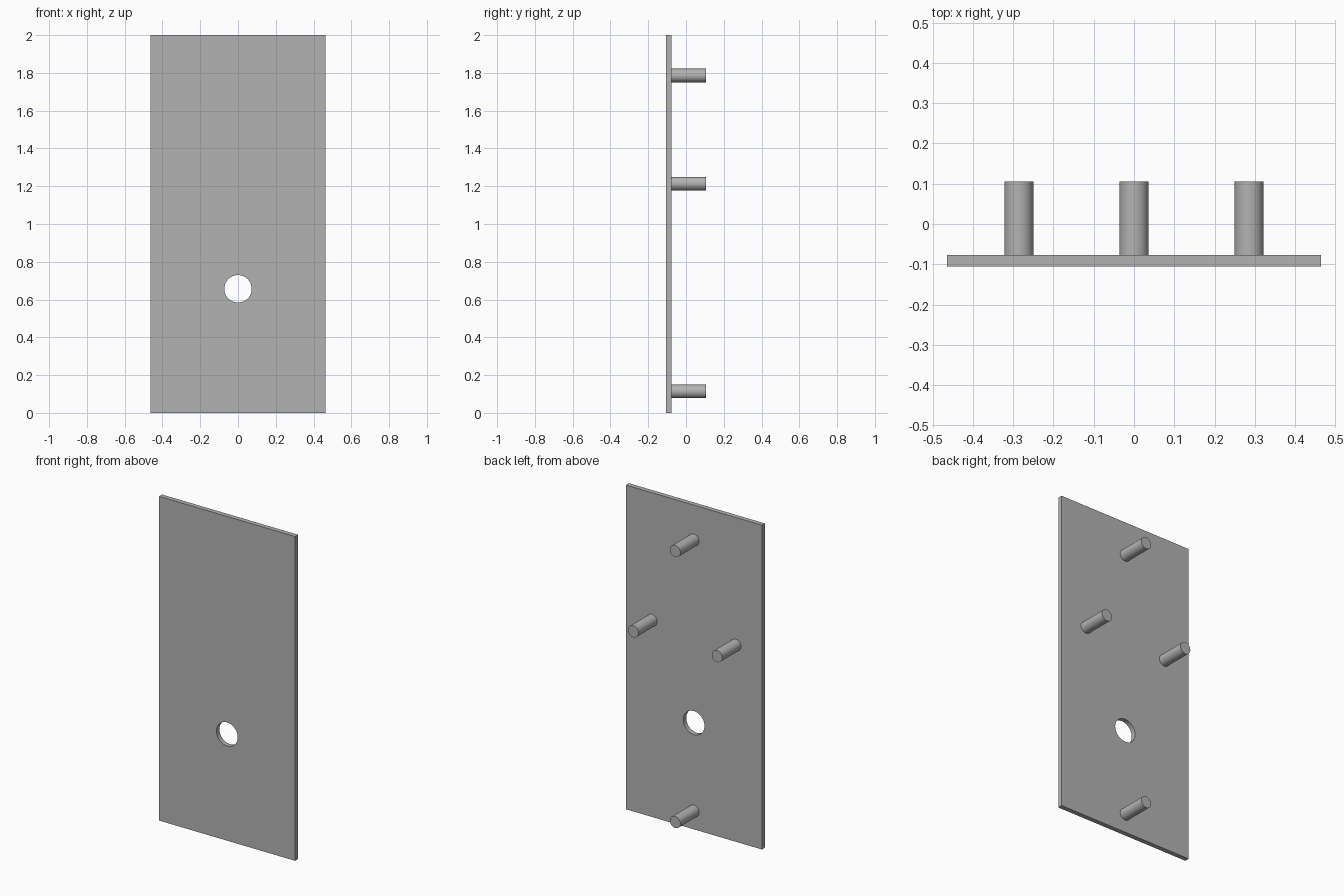
import bpy
import math

cube = bpy.data.objects.get("Cube")
if cube:
    bpy.data.objects.remove(cube, do_unlink=True)

grey = bpy.data.materials.new("plain grey")
grey.use_nodes = True
colour = (0.45, 0.45, 0.45, 1)
grey.diffuse_color = colour
grey.node_tree.nodes["Principled BSDF"].inputs["Base Color"].default_value = colour

FRONT, BACK, PEG_END = -0.106, -0.077, 0.106


def rod(name, x, z, radius, y0, y1):
    """Round bar lying along y."""
    bpy.ops.mesh.primitive_cylinder_add(
        vertices=64, radius=radius, depth=y1 - y0,
        location=(x, (y0 + y1) / 2, z), rotation=(math.pi / 2, 0, 0))
    ob = bpy.context.object
    ob.name = name
    ob.data.materials.append(grey)
    bpy.ops.object.shade_smooth_by_angle(angle=math.radians(30))
    return ob


# Flat panel
bpy.ops.mesh.primitive_cube_add(size=1, location=(0, (FRONT + BACK) / 2, 1))
plate = bpy.context.object
plate.name = "plate"
plate.scale = (0.928, BACK - FRONT, 2)
bpy.ops.object.transform_apply(location=False, rotation=False, scale=True)
plate.data.materials.append(grey)

# Round through hole
cutter = rod("hole_cutter", 0, 0.657, 0.0725, FRONT - 0.1, BACK + 0.1)
cutter.hide_render = True
cut = plate.modifiers.new("hole", "BOOLEAN")
cut.operation = "DIFFERENCE"
cut.solver = "EXACT"
cut.object = cutter
bpy.context.view_layer.objects.active = plate
bpy.ops.object.select_all(action="DESELECT")
plate.select_set(True)
bpy.ops.object.modifier_apply(modifier=cut.name)
bpy.data.objects.remove(cutter, do_unlink=True)
bpy.ops.object.shade_smooth_by_angle(angle=math.radians(30))

# Mounting pegs on the back
for name, x, z in (("top_peg", 0, 1.786), ("left_peg", 0.286, 1.214),
                   ("right_peg", -0.286, 1.214), ("bottom_peg", 0, 0.114)):
    rod(name, x, z, 0.036, BACK, PEG_END)
